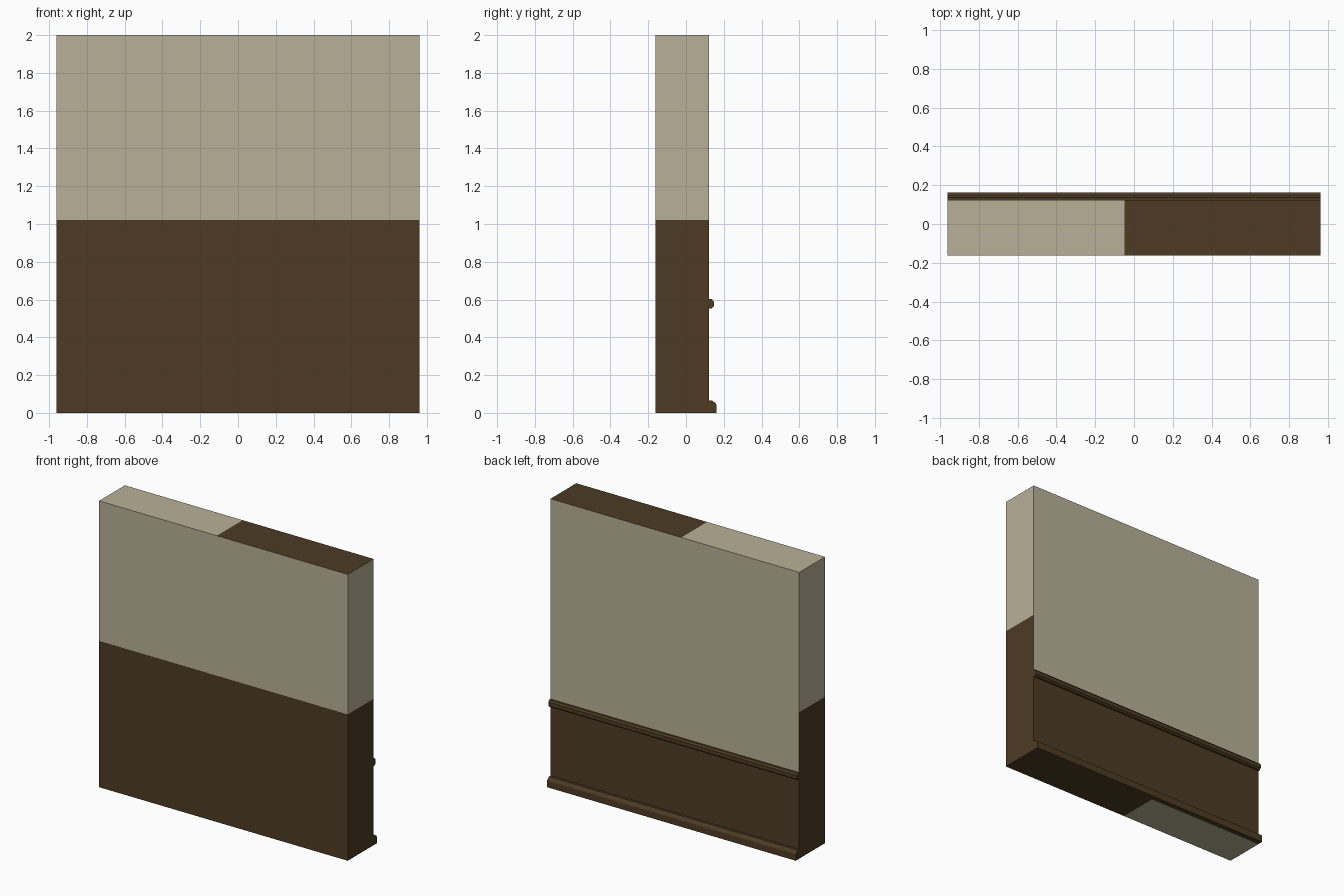
import bpy, bmesh
from mathutils import Vector

if "Cube" in bpy.data.objects:
    bpy.data.objects.remove(bpy.data.objects["Cube"])

HALF_X = 0.961
FRONT, BACK = -0.161, 0.123
HEIGHT = 2.0


def material(name, color):
    m = bpy.data.materials.new(name)
    m.diffuse_color = (*color, 1)
    m.use_nodes = True
    m.node_tree.nodes["Principled BSDF"].inputs["Base Color"].default_value = m.diffuse_color
    return m


plaster = material("beige plaster", (0.479, 0.434, 0.309))
wood = material("dark brown wood", (0.074, 0.044, 0.017))


def add_object(name, bm, mats):
    bmesh.ops.recalc_face_normals(bm, faces=bm.faces)
    mesh = bpy.data.meshes.new(name)
    bm.to_mesh(mesh)
    bm.free()
    for m in mats:
        mesh.materials.append(m)
    ob = bpy.data.objects.new(name, mesh)
    bpy.context.collection.objects.link(ob)
    return ob


def split_faces(bm, pick, co, axis):
    """Cut only the picked faces along a plane."""
    bm.normal_update()
    faces = [f for f in bm.faces if pick(f.normal)]
    edges = {e for f in faces for e in f.edges}
    verts = {v for f in faces for v in f.verts}
    bmesh.ops.bisect_plane(bm, geom=[*faces, *edges, *verts], dist=1e-5,
                           plane_co=co, plane_no=axis)


# Wall slab, with faces split where the two colours meet
bm = bmesh.new()
bmesh.ops.create_cube(bm, size=1)
for v in bm.verts:
    v.co = Vector((v.co.x * 2 * HALF_X,
                   BACK if v.co.y > 0 else FRONT,
                   HEIGHT if v.co.z > 0 else 0))
RULES = [  # face direction test, split position, split axis
    (lambda n: n.y < -0.9 or abs(n.x) > 0.9, (0, 0, 1.022), (0, 0, 1)),
    (lambda n: n.y > 0.9, (0, 0, 0.575), (0, 0, 1)),
    (lambda n: abs(n.z) > 0.9, (-0.05, 0, 0), (1, 0, 0)),
]
for pick, co, axis in RULES:
    split_faces(bm, pick, co, axis)
bm.normal_update()
for f in bm.faces:
    c = f.calc_center_median()
    if abs(f.normal.z) > 0.9:
        dark = c.x > -0.05
    else:
        dark = c.z < (0.575 if f.normal.y > 0.9 else 1.022)
    f.material_index = int(dark)
add_object("wall", bm, [plaster, wood])


# Mouldings along the back, swept from a (y, z) profile
def moulding(name, profile):
    bm = bmesh.new()
    face = bm.faces.new([bm.verts.new((-HALF_X, y, z)) for y, z in profile])
    ext = bmesh.ops.extrude_face_region(bm, geom=[face], use_keep_orig=True)
    bmesh.ops.translate(bm, vec=(2 * HALF_X, 0, 0),
                        verts=[g for g in ext["geom"]
                               if isinstance(g, bmesh.types.BMVert)])
    return add_object(name, bm, [wood])


moulding("baseboard", [(BACK, 0), (0.161, 0), (0.161, 0.044), (0.156, 0.053),
                       (0.145, 0.060), (0.140, 0.065), (BACK, 0.065)])
moulding("chair_rail", [(BACK, 0.553), (0.137, 0.553), (0.141, 0.560),
                        (0.147, 0.564), (0.147, 0.590), (0.141, 0.596),
                        (0.137, 0.602), (BACK, 0.602)])
